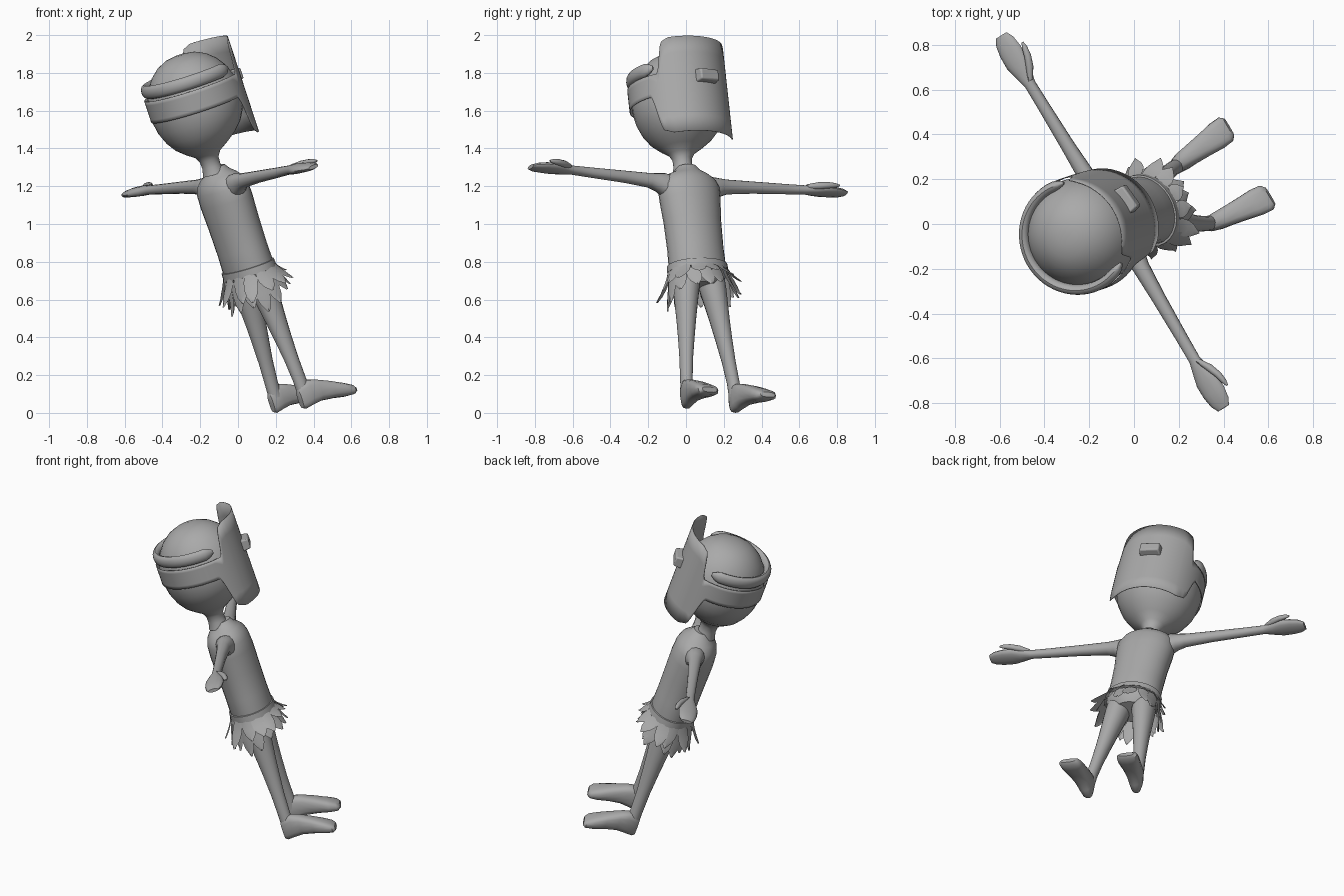
import bpy, bmesh, math, random
from mathutils import Vector, Matrix

if "Cube" in bpy.data.objects:
    bpy.data.objects.remove(bpy.data.objects["Cube"])

random.seed(4)
grey = bpy.data.materials.new("plain_grey")
grey.diffuse_color = (0.4, 0.4, 0.4, 1)
grey.use_nodes = True
grey.node_tree.nodes["Principled BSDF"].inputs["Base Color"].default_value = grey.diffuse_color

# Body frame: local x = figure's right, y = forward, z = up its leaning spine
R = Vector((0.511, -0.856, 0.073)).normalized()
U = Vector((-0.308, -0.105, 0.946))
U = (U - R * U.dot(R)).normalized()
F = U.cross(R)
FRAME = Matrix.Translation((0.28, 0.13, 0.02)) @ Matrix((R, F, U)).transposed().to_4x4()
X, Y, Z = Vector((1, 0, 0)), Vector((0, 1, 0)), Vector((0, 0, 1))
# The headgear is turned slightly to the figure's left
HEAD = FRAME @ Matrix.Translation((.01, .035, 0)) @ Matrix.Rotation(math.radians(5), 4, 'Z')


def finish(name, bm, mirror=False, thick=0, bevel=0, frame=FRAME):
    bmesh.ops.recalc_face_normals(bm, faces=bm.faces)
    me = bpy.data.meshes.new(name)
    bm.to_mesh(me)
    bm.free()
    ob = bpy.data.objects.new(name, me)
    bpy.context.collection.objects.link(ob)
    ob.matrix_world = frame
    me.materials.append(grey)
    bpy.ops.object.select_all(action='DESELECT')
    ob.select_set(True)
    bpy.context.view_layer.objects.active = ob
    bpy.ops.object.shade_smooth_by_angle(angle=math.radians(40))
    if thick:
        m = ob.modifiers.new("thickness", 'SOLIDIFY')
        m.thickness = thick
    if bevel:
        m = ob.modifiers.new("bevel", 'BEVEL')
        m.width, m.segments = bevel, 2
    if mirror:
        m = ob.modifiers.new("mirror", 'MIRROR')
        m.use_mirror_merge = False
    return ob


def loft(name, rings, a_axis, b_axis, n=20, power=1.0, mirror=False, frame=FRAME):
    """Skin capped elliptic rings given as (centre, half_a, half_b)."""
    bm = bmesh.new()
    loops = []
    for c, a, b in rings:
        loop = []
        for i in range(n):
            t = math.tau * i / n
            ca, sa = math.cos(t), math.sin(t)
            ca = math.copysign(abs(ca) ** power, ca)
            sa = math.copysign(abs(sa) ** power, sa)
            loop.append(bm.verts.new(Vector(c) + a_axis * a * ca + b_axis * b * sa))
        loops.append(loop)
    for p, q in zip(loops, loops[1:]):
        for i in range(n):
            j = (i + 1) % n
            bm.faces.new((p[i], p[j], q[j], q[i]))
    bm.faces.new(loops[0])
    bm.faces.new(loops[-1])
    return finish(name, bm, mirror, frame=frame)


def sheet(bm, rows):
    grid = [[bm.verts.new(p) for p in row] for row in rows]
    for p, q in zip(grid, grid[1:]):
        for i in range(len(p) - 1):
            bm.faces.new((p[i], p[i + 1], q[i + 1], q[i]))


def smooth(t):
    t = min(1, max(0, t))
    return t * t * (3 - 2 * t)


# Torso and hips
torso = [(.69, .10, .08), (.74, .155, .12), (.80, .160, .128), (.90, .157, .126),
         (1.05, .161, .128), (1.17, .172, .13), (1.24, .176, .125), (1.28, .158, .112),
         (1.31, .118, .09), (1.33, .075, .07), (1.36, .05, .05)]
loft("torso", [((0, .025, z), a, b) for z, a, b in torso], X, Y, 28)
loft("waistband", [((0, .025, z), a, a - .034) for z, a in
                   ((.765, .163), (.767, .171), (.805, .169), (.807, .158))], X, Y, 28)

# Head with neck
head = [(1.33, 0, .06), (1.37, 0, .05), (1.41, 0, .052), (1.44, .002, .07), (1.47, .006, .115),
        (1.51, .012, .166), (1.56, .02, .207), (1.62, .025, .236), (1.68, .027, .248),
        (1.74, .027, .25), (1.80, .027, .24), (1.86, .027, .216), (1.91, .027, .181),
        (1.95, .027, .136), (1.975, .027, .085), (1.985, .027, .03)]
loft("head", [((.005, y, z), r, r) for z, y, r in head], X, Y, 32)

# Arms, flat mitten hands and thumbs
arm = [(.09, 1.225, .06, .075), (.15, 1.245, .056, .066), (.19, 1.258, .046, .05),
       (.24, 1.266, .038, .039), (.40, 1.275, .031, .032), (.60, 1.282, .027, .027),
       (.72, 1.287, .026, .024), (.78, 1.288, .043, .026), (.83, 1.288, .056, .025),
       (.89, 1.288, .055, .022), (.94, 1.286, .047, .018), (.972, 1.285, .03, .01)]
loft("arm", [((x, .025, z), a, b) for x, z, a, b in arm], Y, Z, 14, .9, True)
thumb = [(.73, .04, .013), (.78, .068, .019), (.83, .088, .017), (.87, .096, .013), (.895, .1, .005)]
loft("thumb", [((x, y, 1.3), r, r) for x, y, r in thumb], Y, Z, 10, 1, True)

# Legs and splayed feet
leg = [(.75, .075, .072), (.68, .082, .07), (.60, .092, .062), (.50, .104, .052),
       (.40, .116, .044), (.28, .131, .036), (.16, .145, .033), (.08, .149, .034)]
loft("leg", [((x, .025, z), r, r * 1.1) for z, x, r in leg], X, Y, 16, 1, True)
foot = [(-.012, .06, .022, .05), (.005, .067, .032, .066), (.05, .078, .042, .07),
        (.10, .073, .046, .06), (.17, .052, .054, .049), (.235, .028, .063, .039),
        (.28, .013, .062, .028), (.297, .008, .045, .014)]
loft("foot", [((.15 + y * .1, y, z), a, b) for y, z, a, b in foot], X, Z, 16, .7, True)

# Face shield and its wide head band as one curved sheet
bm = bmesh.new()
angles = sorted(set(range(-180, 181, 6)) | set(range(44, 76, 2)) | set(range(-74, -42, 2)))
columns = []
for d in angles:
    t, w = math.radians(d), abs(d)
    top = 2.0 - .02 * smooth((w - 40) / 12) - .17 * smooth((w - 50) / 10)
    low = 1.47 + .02 * smooth((w - 45) / 13) + .2 * smooth((w - 57) / 14)
    columns.append([Vector((.264 * math.sin(t), .264 * math.cos(t), low + (top - low) * k / 6))
                    for k in range(7)])
sheet(bm, columns)
bmesh.ops.remove_doubles(bm, verts=bm.verts, dist=.0001)
finish("face_shield", bm, thick=.004, frame=HEAD)

# Raised window box on the shield
bm = bmesh.new()
bmesh.ops.create_cube(bm, size=1, matrix=Matrix.Translation((0, .255, 1.778)) @
                      Matrix.Diagonal((.135, .09, .08, 1)))
for v in bm.verts:
    if v.co.y > .26:
        v.co.x *= .85
        v.co.z = 1.778 + (v.co.z - 1.778) * .75
finish("shield_window", bm, bevel=.008, frame=HEAD)

# Padded strap round the back of the head, with rounded ends
bm = bmesh.new()
rows = []
for d in range(66, 295, 6):
    t = math.radians(d)
    k = min(1, (min(d - 66, 294 - d) + 1) / 12) ** .5
    row = []
    for i in range(13):
        s = math.tau * i / 12
        rad = .242 + .023 * k * math.cos(s)
        row.append(Vector((rad * math.sin(t), rad * math.cos(t),
                           1.855 + .036 * k * math.sin(s))))
    rows.append(row)
sheet(bm, rows)
bmesh.ops.remove_doubles(bm, verts=bm.verts, dist=.0001)
bmesh.ops.holes_fill(bm, edges=[e for e in bm.edges if e.is_boundary])
finish("head_strap", bm, frame=HEAD)

# Leaf skirt: two flaring layers of pointed leaves, shorter in front
bm = bmesh.new()
for layer, (count, z0, length, flare) in enumerate(((14, .775, .125, .075), (14, .755, .17, .035))):
    for i in range(count):
        t = math.tau * (i + .5 * layer) / count
        base = Vector((.162 * math.sin(t), .025 + .13 * math.cos(t), z0))
        out = Vector((math.sin(t), math.cos(t), 0))
        side = Vector((math.cos(t), -math.sin(t), 0))
        size = (length - .07 * max(0, math.cos(t))) * random.uniform(.85, 1.15)
        spread = flare * random.uniform(.6, 1.2)
        skew = random.uniform(-.03, .03)
        rows = []
        for k, width in enumerate((.03, .038, .039, .03, .006)):
            s = k / 4
            mid = base + out * spread * s ** 1.3 - Z * size * s + side * skew * s
            rows.append([mid - side * width, mid + out * .008, mid + side * width])
        sheet(bm, rows)
finish("leaf_skirt", bm)

# Rest the lowest point on the ground
bpy.context.view_layer.update()
deps = bpy.context.evaluated_depsgraph_get()
objs = list(bpy.context.collection.objects)
low = min((o.matrix_world @ v.co).z for o in objs for v in o.evaluated_get(deps).data.vertices)
for o in objs:
    o.location.z -= low
